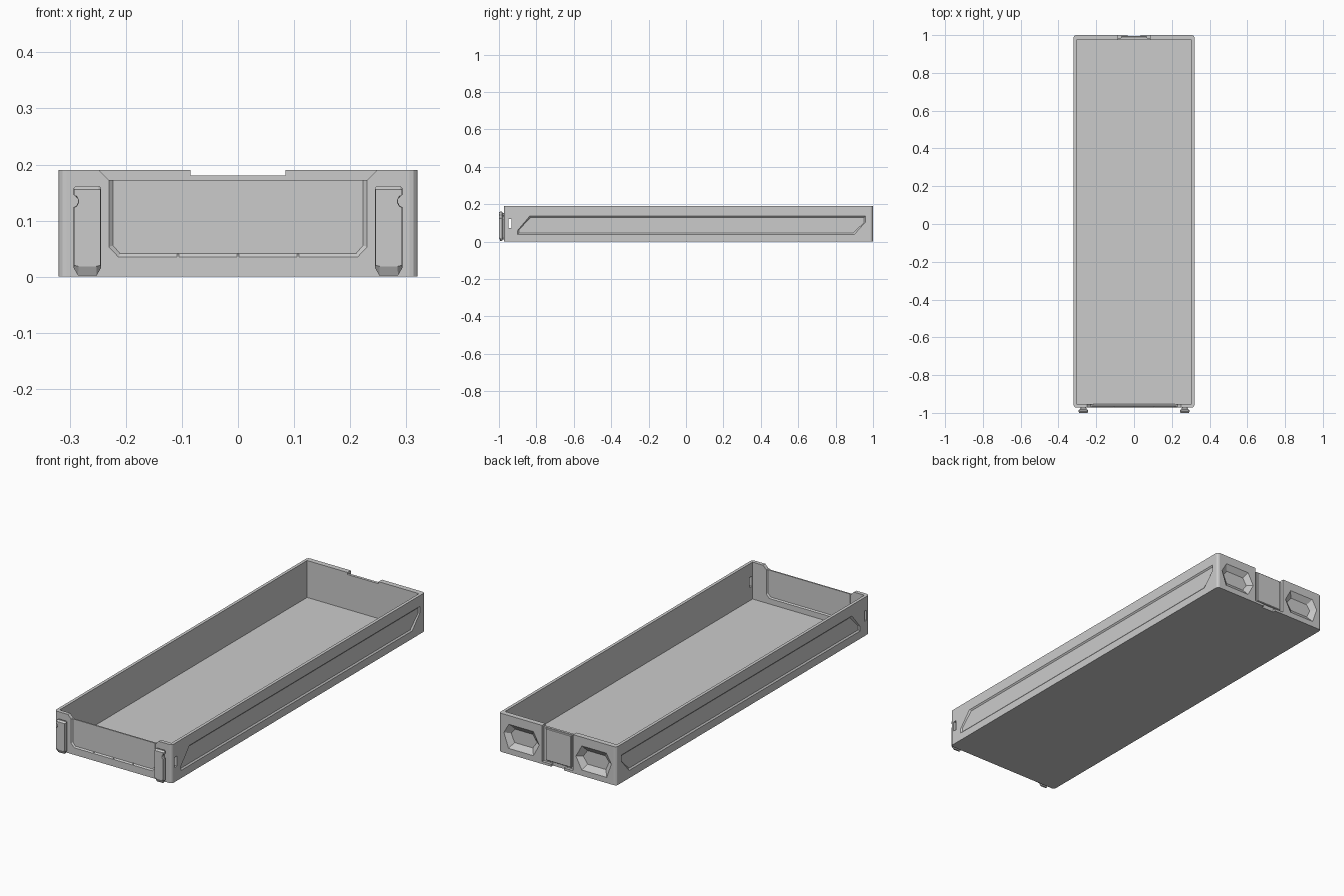
import bpy, bmesh
from math import sin, cos, pi

if "Cube" in bpy.data.objects:
    bpy.data.objects.remove(bpy.data.objects["Cube"])


def loft(name, rings):
    """Closed solid from matching rings of 3D points."""
    bm = bmesh.new()
    vs = [[bm.verts.new(p) for p in r] for r in rings]
    n = len(vs[0])
    for a, b in zip(vs, vs[1:]):
        for i in range(n):
            j = (i + 1) % n
            bm.faces.new((a[i], a[j], b[j], b[i]))
    bm.faces.new(vs[0])
    bm.faces.new(vs[-1])
    bmesh.ops.recalc_face_normals(bm, faces=bm.faces)
    me = bpy.data.meshes.new(name)
    bm.to_mesh(me)
    bm.free()
    ob = bpy.data.objects.new(name, me)
    bpy.context.collection.objects.link(ob)
    return ob


def box(name, x0, x1, y0, y1, z0, z1):
    r = [(x0, y0), (x1, y0), (x1, y1), (x0, y1)]
    return loft(name, [[(x, y, z) for x, y in r] for z in (z0, z1)])


def inset(pts, d):
    """Shrink an outline towards the middle of its bounds by d."""
    out = []
    lo = [min(p[k] for p in pts) for k in (0, 1)]
    hi = [max(p[k] for p in pts) for k in (0, 1)]
    for p in pts:
        out.append(tuple((lo[k] + hi[k]) / 2 + (p[k] - (lo[k] + hi[k]) / 2)
                         * (1 - 2 * d / (hi[k] - lo[k])) for k in (0, 1)))
    return out


def along_y(pts, y, s=1):
    return [(s * a, y, b) for a, b in pts]


def along_x(pts, x):
    return [(x, a, b) for a, b in pts]


def cut(target, cutter):
    cutter.hide_render = True
    m = target.modifiers.new("cut", 'BOOLEAN')
    m.operation = 'DIFFERENCE'
    m.solver = 'EXACT'
    m.object = cutter
    bpy.context.view_layer.objects.active = target
    bpy.ops.object.modifier_apply(modifier=m.name)
    bpy.data.objects.remove(cutter)


# Open tray with softened vertical corners
R, X, F, B, H = 0.014, 0.32, -0.972, 1.0, 0.19
plan = []
for cx, cy, a0 in ((X - R, B - R, 0), (-X + R, B - R, 1), (-X + R, F + R, 2), (X - R, F + R, 3)):
    for k in range(4):
        a = (a0 + k / 3) * pi / 2
        plan.append((cx + R * cos(a), cy + R * sin(a)))
tray = loft("tray", [[(x, y, z) for x, y in plan] for z in (0, H)])
cut(tray, box("cavity", -0.305, 0.305, -0.954, 0.974, 0.008, 0.3))

# Lowered front rim
cut(tray, loft("rim_cut", [along_y([(-0.23, 0.172), (0.23, 0.172), (0.248, H), (0.248, 0.25),
                                    (-0.248, 0.25), (-0.248, H)], y) for y in (-1.05, -0.9)]))

# Recessed front panel, outside and inside
outer = [(-0.23, 0.2), (-0.23, 0.053), (-0.213, 0.035), (0.213, 0.035), (0.23, 0.053), (0.23, 0.2)]
inner = [(-0.223, 0.2), (-0.223, 0.056), (-0.21, 0.041), (0.21, 0.041), (0.223, 0.056), (0.223, 0.2)]
cut(tray, loft("front_recess", [along_y(outer, -1.02), along_y(outer, F), along_y(inner, F + 0.006)]))
cut(tray, loft("inside_recess", [along_y(outer, -0.9), along_y(outer, -0.954), along_y(inner, -0.959)]))

# Recessed side panels and latch slots
panel = [(-0.9, 0.038), (-0.9, 0.06), (-0.835, 0.137), (0.96, 0.137), (0.96, 0.105), (0.9, 0.038)]
for s in (-1, 1):
    cut(tray, loft("side_recess", [along_x(panel, s * 0.36), along_x(panel, s * X),
                                   along_x(inset(panel, 0.007), s * (X - 0.006))]))
    x0, x1 = sorted((s * 0.29, s * 0.34))
    cut(tray, box("slot", x0, x1, -0.95, -0.932, 0.072, 0.122))

# Six-sided tapered pockets in the back
hexa = [(0.1, 0.088), (0.132, 0.147), (0.266, 0.147), (0.293, 0.1), (0.268, 0.028), (0.132, 0.028)]
for s in (-1, 1):
    cut(tray, loft("pocket", [along_y(hexa, 1.05, s), along_y(hexa, B, s),
                              along_y(inset(hexa, 0.026), B - 0.02, s)]))

# Back centre bay with a lowered rim and a notch at the foot
cut(tray, box("bay", -0.085, 0.085, B - 0.014, 1.1, 0.012, 0.3))
cut(tray, box("bay_rim", -0.085, 0.085, 0.9, 1.1, 0.18, 0.3))
cut(tray, box("foot_notch", -0.035, 0.035, B - 0.014, 1.1, -0.05, 0.05))
plate = [(-0.07, 0.02), (0.07, 0.02), (0.07, 0.178), (-0.07, 0.178)]
loft("back_plate", [along_y(plate, B - 0.016), along_y(plate, B - 0.009),
                    along_y(inset(plate, 0.003), B - 0.006)])

# Small ribs on the lower edge of the front panel
for x in (-0.107, 0, 0.107):
    box("front_rib", x - 0.0015, x + 0.0015, F, F + 0.008, 0.034, 0.042)

# Front handles: narrow stem flaring to a notched grip
notch = [(0.293 - 0.008 * sin(k * pi / 5), 0.135 - 0.011 * cos(k * pi / 5)) for k in range(6)]
grip = [(0.244, 0.016), (0.252, 0.002), (0.285, 0.002), (0.293, 0.016)] + notch + \
       [(0.293, 0.158), (0.289, 0.162), (0.248, 0.162), (0.244, 0.158)]
face = [(x, min(max(z, 0.018 + z * 0.15), 0.155 + (z - 0.155) * 0.1)) for x, z in inset(grip, 0.001)]
for s, side in ((-1, "left"), (1, "right")):
    loft("front_handle_" + side, [along_y(inset(grip, 0.01), F + 0.004, s), along_y(inset(grip, 0.008), -0.98, s),
                                  along_y(grip, -0.984, s), along_y(grip, -0.992, s), along_y(face, -1.0, s)])
